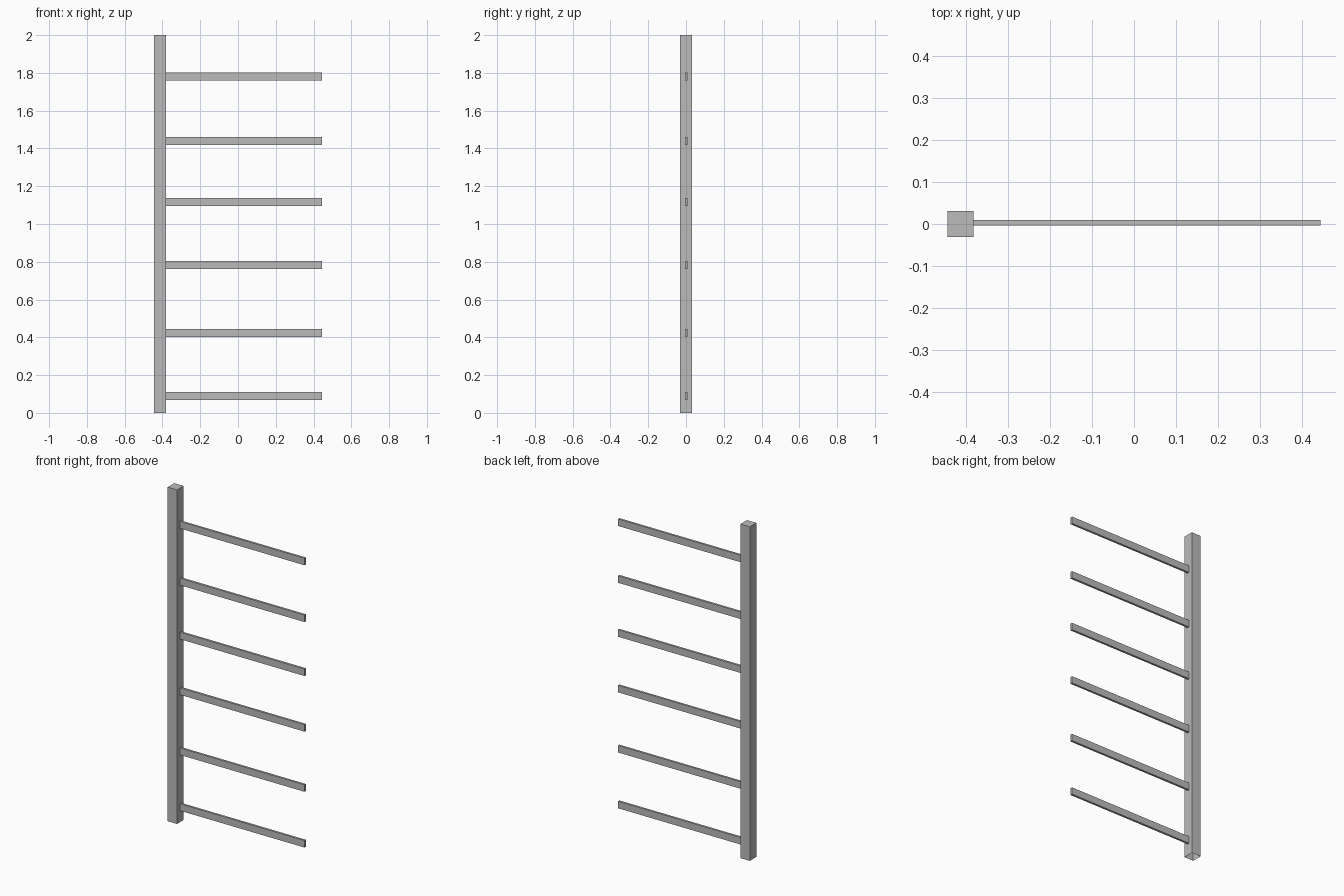
import bpy
import bmesh
from mathutils import Vector

if "Cube" in bpy.data.objects:
    bpy.data.objects.remove(bpy.data.objects["Cube"])

grey = bpy.data.materials.new("grey metal")
grey.diffuse_color = (0.5, 0.5, 0.5, 1)
grey.use_nodes = True
grey.node_tree.nodes["Principled BSDF"].inputs["Base Color"].default_value = grey.diffuse_color


def box(name, low, high, open_bottom=False):
    """Box between two corners, optionally without its bottom face."""
    low, high = Vector(low), Vector(high)
    bm = bmesh.new()
    bmesh.ops.create_cube(bm, size=1)
    for v in bm.verts:
        v.co = (low + high) / 2 + v.co * (high - low)
    if open_bottom:
        bm.normal_update()
        down = [f for f in bm.faces if f.normal.z < -0.9]
        bmesh.ops.delete(bm, geom=down, context='FACES_ONLY')
    mesh = bpy.data.meshes.new(name)
    bm.to_mesh(mesh)
    bm.free()
    mesh.materials.append(grey)
    obj = bpy.data.objects.new(name, mesh)
    bpy.context.collection.objects.link(obj)
    return obj


# Square hollow post
box("post", (-0.444, -0.031, 0), (-0.382, 0.031, 2), open_bottom=True)

# Flat bars reaching out from the post
for i, z in enumerate((0.09, 0.424, 0.784, 1.117, 1.44, 1.78)):
    box(f"bar_{i + 1}", (-0.382, -0.004, z - 0.021), (0.444, 0.009, z + 0.021))
